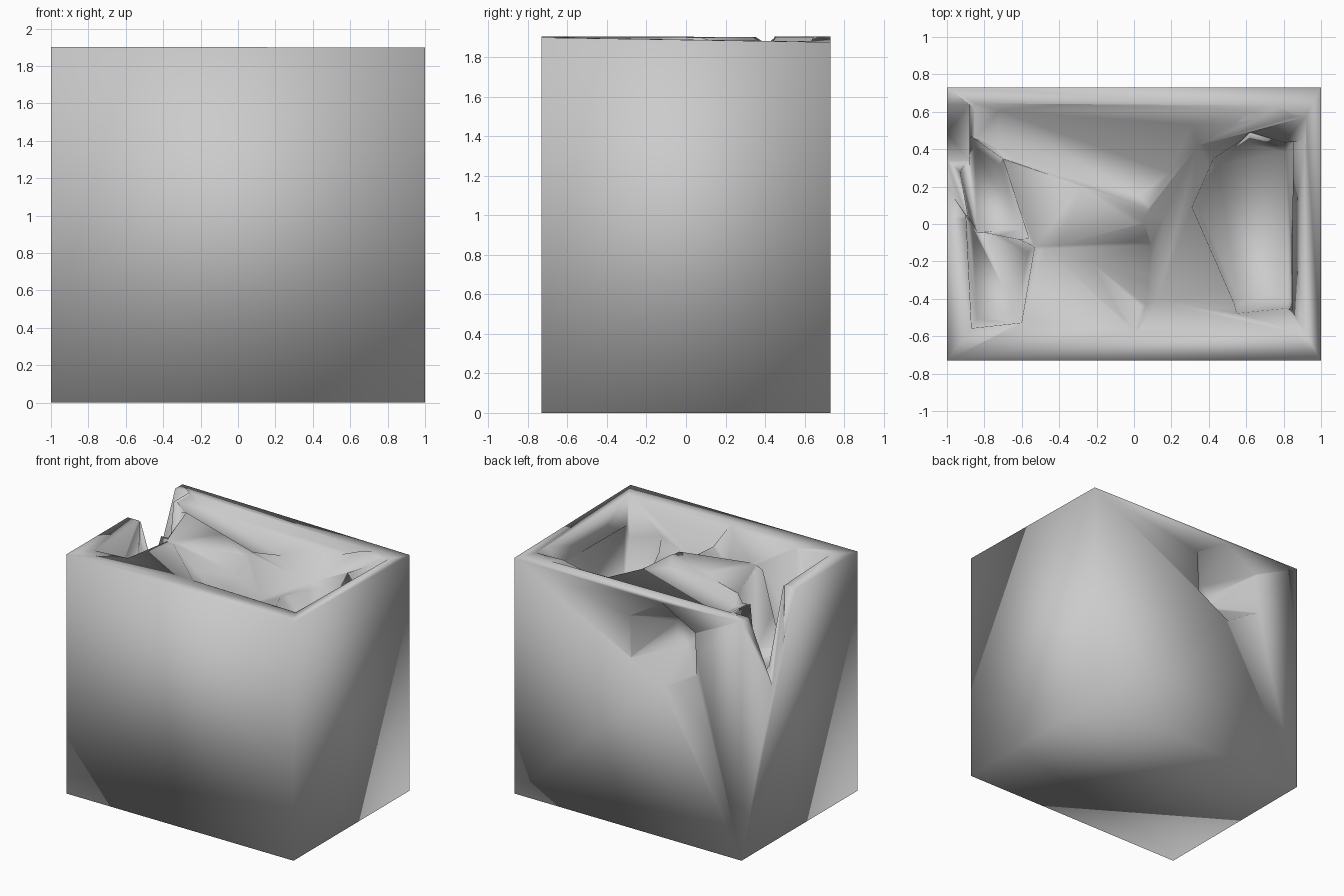
import bpy, bmesh
from math import sin, cos, tau

if "Cube" in bpy.data.objects:
    bpy.data.objects.remove(bpy.data.objects["Cube"])


def hull(name, points):
    """Smooth-shaded convex solid around a few points."""
    bm = bmesh.new()
    for p in points:
        bm.verts.new(p)
    bmesh.ops.convex_hull(bm, input=bm.verts[:])
    loose = [v for v in bm.verts if not v.link_faces]
    bmesh.ops.delete(bm, geom=loose, context='VERTS')
    bmesh.ops.recalc_face_normals(bm, faces=bm.faces[:])
    for f in bm.faces:
        f.smooth = True
    me = bpy.data.meshes.new(name)
    bm.to_mesh(me)
    bm.free()
    ob = bpy.data.objects.new(name, me)
    bpy.context.collection.objects.link(ob)
    return ob


def pit(name, outline, floor, shrink, top=1.93):
    """Tapered hole: outline at the top, shrunken copy at the floor."""
    cx = sum(p[0] for p in outline) / len(outline)
    cy = sum(p[1] for p in outline) / len(outline)
    low = [(cx + (x - cx) * shrink, cy + (y - cy) * shrink, floor) for x, y in outline]
    return hull(name, [(x, y, top) for x, y in outline] + low)


# main block, top leaning slightly down towards the back right
block = hull("block", [(x, y, z * (1.895 - .008 * x * (1 + y) - .008 * y))
                       for x in (-1, 1) for y in (-.73, .73) for z in (0, 1)])

cutters = [
    # shallow dips behind and in front of the middle ridge
    pit("back_dip", [(-.9, .4), (-.9, .66), (.9, .66), (.1, .05)], 1.83, .75),
    pit("front_dip", [(-.53, -.12), (0, -.6), (.5, -.5), (.3, .1)], 1.77, .5),
    # bowl on the right half
    pit("bowl", [(0, -.58), (.93, -.6), (.94, .6), (.3, .58), (.05, .05)], 1.6, .72),
    # deep pit on the right
    pit("right_pit", [(.3, .09), (.42, .36), (.62, .49), (.85, .44), (.86, -.46), (.55, -.48)],
        1.2, .85, 1.72),
    # ragged pit on the left, front and back halves
    pit("left_pit_front", [(-.9, .05), (-.87, -.56), (-.6, -.53), (-.7, -.28), (-.53, -.12)],
        1.35, .8),
    pit("left_pit_back", [(-.96, .3), (-.87, .47), (-.7, .35), (-.56, -.08), (-.85, -.1)],
        1.3, .8),
    # V notch through the left wall
    hull("left_notch", [(x, y, z) for x in (-1.1, -.88)
                        for y, z in ((.66, 1.95), (.02, 1.95), (.16, 1.72), (.34, 1.24))]),
    # six-sided dent in the back wall, narrowing inwards
    hull("back_dent", [(-.31 + r * cos(tau * i / 6 + .5), y, 1.53 + r * sin(tau * i / 6 + .5))
                       for r, y in ((.34, .74), (.1, .42)) for i in range(6)]),
]

for c in cutters:
    c.hide_render = True
    mod = block.modifiers.new(c.name, 'BOOLEAN')
    mod.operation = 'DIFFERENCE'
    mod.solver = 'EXACT'
    mod.object = c

# bake the cuts and remove the helpers
bpy.context.view_layer.update()
dg = bpy.context.evaluated_depsgraph_get()
baked = bpy.data.meshes.new_from_object(block.evaluated_get(dg))
block.modifiers.clear()
block.data = baked
for c in cutters:
    bpy.data.objects.remove(c)
for p in block.data.polygons:
    p.use_smooth = True
